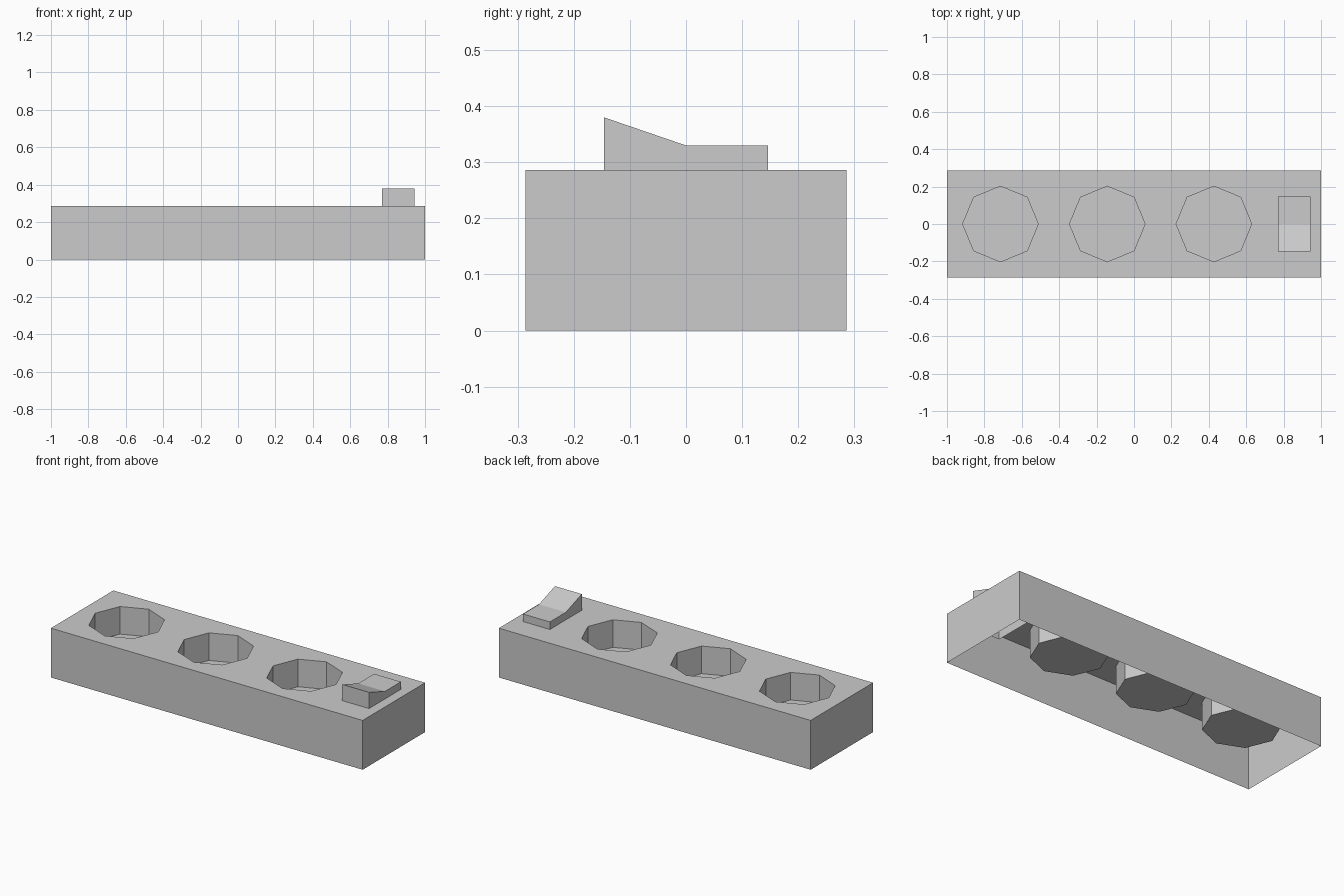
import bpy, bmesh
from math import cos, sin, tau

if "Cube" in bpy.data.objects:
    bpy.data.objects.remove(bpy.data.objects["Cube"])

L, W, TOP = 1.0, 0.286, 0.286      # half length, half width, height
FLOOR, R = 0.126, 0.202            # socket floor height, socket radius
SOCKETS = (-0.714, -0.143, 0.427)


def ring(bm, pts, z):
    return [bm.verts.new((x, y, z)) for x, y in pts]


def walls(bm, a, b):
    n = len(a)
    for i in range(n):
        j = (i + 1) % n
        bm.faces.new((a[i], a[j], b[j], b[i]))


def loop_edges(bm, vs):
    return [bm.edges.get((vs[i - 1], vs[i])) for i in range(len(vs))]


def finish(bm, name):
    bmesh.ops.recalc_face_normals(bm, faces=bm.faces[:])
    me = bpy.data.meshes.new(name)
    bm.to_mesh(me)
    bm.free()
    ob = bpy.data.objects.new(name, me)
    bpy.context.collection.objects.link(ob)
    return ob


# Housing: thin shell open underneath, with octagonal socket cups
bm = bmesh.new()
rect = [(-L, -W), (L, -W), (L, W), (-L, W)]
low, high = ring(bm, rect, 0), ring(bm, rect, TOP)
walls(bm, low, high)
edges = loop_edges(bm, high)
for cx in SOCKETS:
    octagon = [(cx + R * cos(i * tau / 8), R * sin(i * tau / 8)) for i in range(8)]
    rim, base = ring(bm, octagon, TOP), ring(bm, octagon, FLOOR)
    walls(bm, rim, base)
    bm.faces.new(base)
    edges += loop_edges(bm, rim)
# Top plate filled around the socket rims
bmesh.ops.triangle_fill(bm, edges=edges, use_beauty=True, normal=(0, 0, 1))
finish(bm, "housing")

# Rocker switch: bent profile extruded along x, open at its hidden underside
bm = bmesh.new()
profile = [(-0.146, 0.16), (-0.146, 0.38), (0, 0.33), (0.146, 0.33), (0.146, 0.16)]
sides = [[bm.verts.new((x, y, z)) for y, z in profile] for x in (0.771, 0.943)]
for s in sides:
    bm.faces.new(s)
for i in range(len(profile) - 1):
    bm.faces.new((sides[0][i], sides[0][i + 1], sides[1][i + 1], sides[1][i]))
finish(bm, "rocker_switch")
